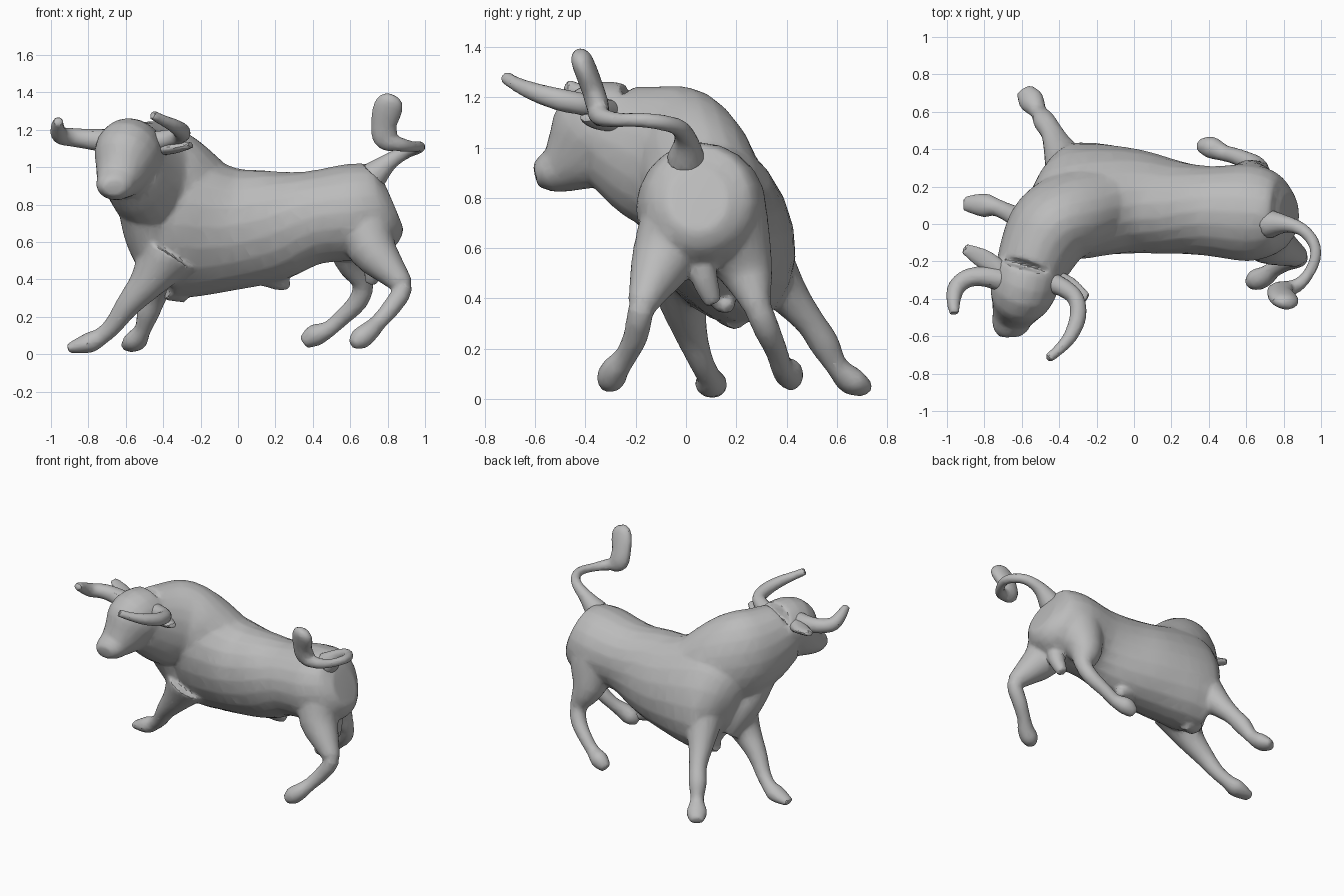
import bpy, bmesh, math
from mathutils import Vector

cube = bpy.data.objects.get("Cube")
if cube:
    bpy.data.objects.remove(cube, do_unlink=True)

hide = bpy.data.materials.new("stone grey")
hide.use_nodes = True
hide.diffuse_color = (0.5, 0.5, 0.5, 1)
hide.node_tree.nodes["Principled BSDF"].inputs["Base Color"].default_value = (0.5, 0.5, 0.5, 1)


def spline(stations, steps=3):
    """Catmull-Rom resampling of whole stations (position and sizes together)."""
    pts = [Vector(s) for s in stations]
    out = []
    for i in range(len(pts) - 1):
        a, b = pts[max(i - 1, 0)], pts[i]
        c, d = pts[i + 1], pts[min(i + 2, len(pts) - 1)]
        for k in range(steps):
            t = k / steps
            out.append(b + (c - a) * t / 2 + (a * 2 - b * 5 + c * 4 - d) * t * t / 2
                       + (b * 3 - a - c * 3 + d) * t ** 3 / 2)
    return out + [pts[-1]]


def loft(bm, stations, up=(0, 0, 1), sides=20):
    """Skin of elliptical rings; a station is x, y, z, half width, half height, roll."""
    full = [tuple(s) + (s[3],) * (len(s) == 4) for s in stations]
    full = [s + (0,) * (6 - len(s)) for s in full]
    path = spline(full)
    centres = [Vector(p[:3]) for p in path]
    rings = []
    for i, p in enumerate(path):
        tangent = (centres[min(i + 1, len(path) - 1)] - centres[max(i - 1, 0)]).normalized()
        side = tangent.cross(Vector(up)).normalized()
        top = side.cross(tangent)
        roll = math.radians(p[5])
        side, top = (side * math.cos(roll) + top * math.sin(roll),
                     top * math.cos(roll) - side * math.sin(roll))
        ring = []
        for k in range(sides):
            a = math.tau * k / sides
            ring.append(bm.verts.new(centres[i] + side * p[3] * math.cos(a) + top * p[4] * math.sin(a)))
        rings.append(ring)
    for r, s in zip(rings, rings[1:]):
        for k in range(sides):
            n = (k + 1) % sides
            bm.faces.new((r[k], r[n], s[n], s[k]))
    bm.faces.new(rings[0][::-1])
    bm.faces.new(rings[-1])


def build(name, lofts, smooth=4, ratio=0.3):
    """Fuse lofts into one softly faceted skin."""
    bm = bmesh.new()
    for stations, up in lofts:
        loft(bm, stations, up)
    bmesh.ops.recalc_face_normals(bm, faces=bm.faces)
    mesh = bpy.data.meshes.new(name)
    bm.to_mesh(mesh)
    bm.free()
    mesh.materials.append(hide)
    ob = bpy.data.objects.new(name, mesh)
    bpy.context.collection.objects.link(ob)
    fuse = ob.modifiers.new("fuse", "REMESH")
    fuse.mode, fuse.voxel_size = "VOXEL", 0.012
    soften = ob.modifiers.new("soften", "SMOOTH")
    soften.iterations = smooth
    facet = ob.modifiers.new("facet", "DECIMATE")
    facet.ratio = ratio
    bpy.ops.object.select_all(action="DESELECT")
    ob.select_set(True)
    bpy.context.view_layer.objects.active = ob
    bpy.ops.object.convert(target="MESH")
    bpy.ops.object.shade_smooth_by_angle(angle=math.radians(25))


UP, BACK = (0, 0, 1), (0, 1, 0)

# Barrel from rump to shoulders, rolling over towards the front
torso = [(.83, .05, .8, .12, .14), (.77, .05, .78, .21, .23), (.62, .06, .76, .26, .26),
         (.4, .07, .73, .24, .25), (.2, .09, .69, .25, .3, 12), (0, .12, .67, .275, .33, 18),
         (-.2, .13, .68, .285, .39, 24), (-.35, .12, .69, .28, .41, 25),
         (-.45, .12, .68, .22, .33, 25), (-.52, .12, .66, .1, .18, 25)]
# Thick crested neck turning to the side
neck = [(-.16, .12, .8, .2, .23, 12), (-.32, .06, .88, .23, .28, 10), (-.44, -.02, .94, .23, .3, 4),
        (-.51, -.14, .98, .21, .28), (-.57, -.28, 1.04, .18, .22)]
# Chest and dewlap
chest = [(-.56, -.2, .9, .09), (-.52, -.1, .78, .12), (-.46, .0, .62, .14), (-.36, .08, .44, .14)]
# Head with heavy brow, deep jaw and blunt muzzle
head = [(-.56, -.22, 1.09, .17, .17), (-.59, -.34, 1.06, .18, .2), (-.62, -.42, .98, .145, .165),
        (-.65, -.5, .92, .11, .105), (-.66, -.56, .9, .095, .075), (-.66, -.6, .89, .06, .045)]
# Legs: thigh, joint, shank, pastern, hoof
front_right = [(-.38, -.01, .54, .17), (-.48, -.01, .39, .1), (-.59, .02, .26, .066),
               (-.67, .06, .15, .05), (-.74, .09, .09, .048), (-.8, .1, .06, .065, .055),
               (-.91, .11, .03, .04, .025)]
front_left = [(-.34, .28, .58, .14), (-.4, .4, .42, .085), (-.44, .49, .31, .06), (-.48, .55, .22, .06),
              (-.51, .6, .13, .045), (-.55, .66, .07, .07, .055), (-.59, .72, .04, .045, .03)]
hind_left = [(.62, .17, .67, .17), (.62, .24, .51, .11), (.67, .28, .38, .062), (.64, .32, .28, .053),
             (.55, .36, .19, .045), (.48, .38, .13, .045), (.41, .41, .1, .06), (.35, .42, .06, .035)]
hind_right = [(.68, -.03, .7, .155), (.72, -.09, .56, .13), (.83, -.15, .43, .08), (.88, -.18, .35, .055),
              (.82, -.2, .25, .05), (.75, -.24, .17, .045), (.7, -.28, .12, .055), (.65, -.3, .08, .058),
              (.61, -.32, .05, .03)]
# Underside details
sheath = [(.12, .13, .42, .05), (.22, .15, .39, .05), (.27, .17, .36, .025)]
pouch = [(.74, .06, .58, .045), (.73, .07, .49, .055), (.71, .11, .38, .035)]
brisket = [(-.36, .18, .36, .08), (-.27, .2, .31, .04)]

build("body", [(p, UP) for p in (torso, neck, chest, head, front_right, front_left,
                                 hind_left, hind_right, sheath, brisket)] + [(pouch, BACK)],
      smooth=8, ratio=0.15)

# Tail swinging forward, ending in a flat upright tuft
tail = [(.72, .0, .95, .08), (.81, .0, 1.03, .047), (.9, -.03, 1.08, .035), (.96, -.1, 1.1, .032),
        (.97, -.18, 1.11, .03), (.93, -.27, 1.11, .03), (.87, -.33, 1.12, .038), (.8, -.35, 1.14, .045)]
tuft = [(.84, -.34, 1.11, .04, .03), (.79, -.35, 1.16, .07, .045), (.78, -.37, 1.23, .07, .045),
        (.8, -.4, 1.31, .08, .045), (.82, -.42, 1.36, .065, .04), (.83, -.425, 1.385, .03, .02)]
build("tail", [(tail, UP), (tuft, BACK)])

# Horns
build("left_horn", [([(-.48, -.3, 1.13, .06), (-.38, -.34, 1.15, .05), (-.31, -.4, 1.17, .045),
                      (-.3, -.5, 1.19, .045), (-.34, -.6, 1.22, .038), (-.4, -.67, 1.25, .03),
                      (-.46, -.72, 1.28, .026)], UP)])
build("right_horn", [([(-.7, -.3, 1.14, .065), (-.8, -.28, 1.15, .055), (-.89, -.29, 1.16, .05),
                       (-.95, -.34, 1.17, .047), (-.965, -.41, 1.21, .038),
                       (-.96, -.48, 1.25, .026)], UP)])

# Ears
build("left_ear", [([(-.45, -.27, 1.1, .04), (-.35, -.34, 1.1, .06, .03),
                     (-.25, -.4, 1.12, .03, .02)], UP)])
build("right_ear", [([(-.7, -.26, 1.13, .05), (-.8, -.19, 1.15, .055, .03),
                      (-.91, -.13, 1.17, .03, .02)], UP)])
